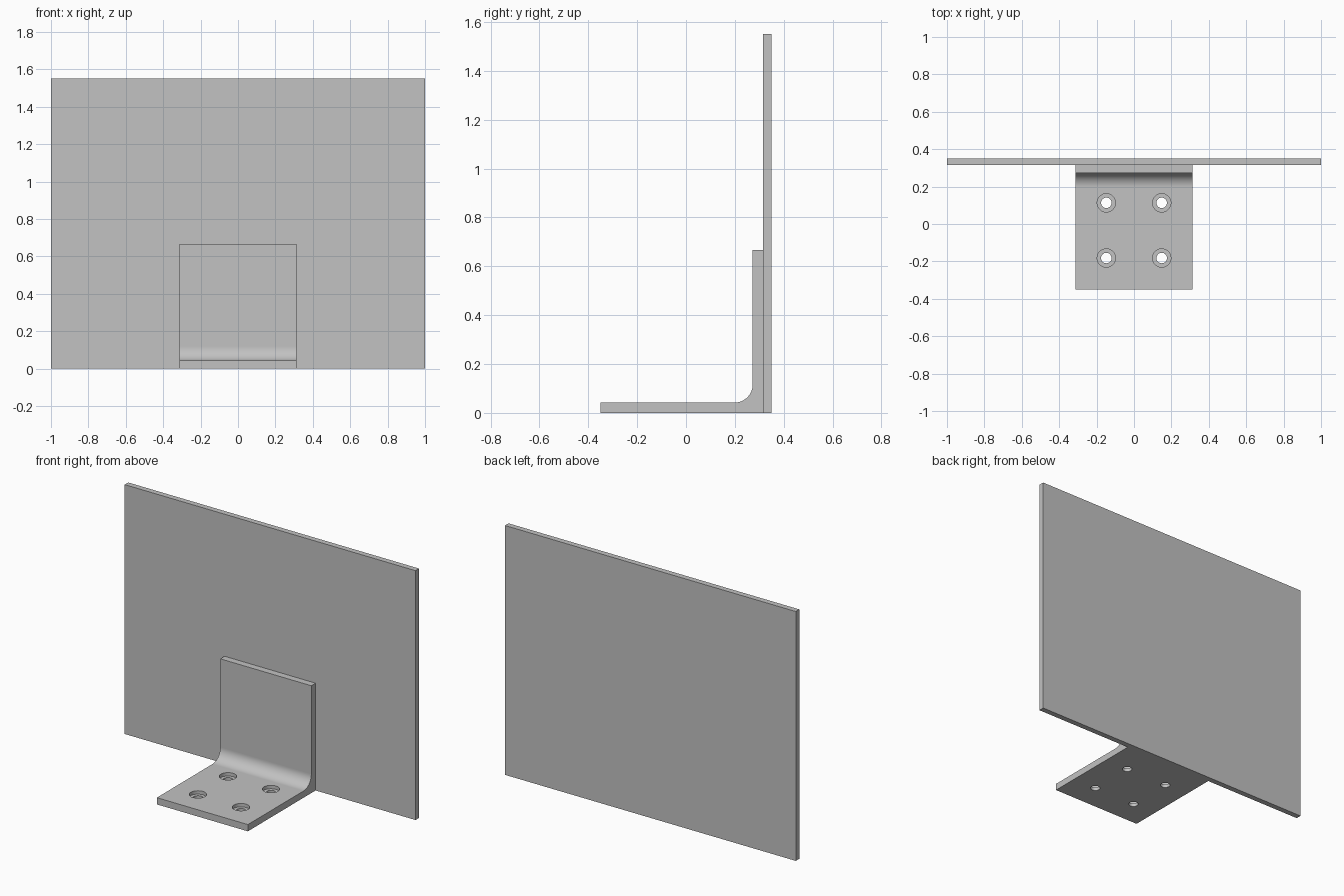
import bpy, bmesh
from math import pi, sin, cos
from mathutils import Matrix

if "Cube" in bpy.data.objects:
    bpy.data.objects.remove(bpy.data.objects["Cube"], do_unlink=True)

# Overall sizes
WIDTH, HEIGHT, BACK, PANEL_T = 2.0, 1.55, 0.35, 0.035
B_HALF, B_TOP, B_T, FILLET = 0.313, 0.667, 0.042, 0.075
JOINT = BACK - PANEL_T            # plane where bracket meets panel
HOLE_R, BORE_R, BORE_Z = 0.028, 0.049, 0.021

grey = bpy.data.materials.new("plain_grey")
grey.use_nodes = True
colour = (0.54, 0.54, 0.54, 1)
grey.diffuse_color = colour
grey.node_tree.nodes["Principled BSDF"].inputs["Base Color"].default_value = colour


def make_object(name, bm):
    bmesh.ops.recalc_face_normals(bm, faces=bm.faces)
    mesh = bpy.data.meshes.new(name)
    bm.to_mesh(mesh)
    bm.free()
    mesh.materials.append(grey)
    obj = bpy.data.objects.new(name, mesh)
    bpy.context.collection.objects.link(obj)
    return obj


def activate(obj):
    bpy.ops.object.select_all(action="DESELECT")
    obj.select_set(True)
    bpy.context.view_layer.objects.active = obj


# Upright panel
bm = bmesh.new()
bmesh.ops.create_cube(bm, size=1)
bmesh.ops.scale(bm, vec=(WIDTH, PANEL_T, HEIGHT), verts=bm.verts)
bmesh.ops.translate(bm, vec=(0, BACK - PANEL_T / 2, HEIGHT / 2), verts=bm.verts)
make_object("upright_panel", bm)

# Angle bracket: L profile with a rounded inner corner, extruded along x
face_y = JOINT - B_T
cy, cz = face_y - FILLET, B_T + FILLET
steps = 24
arc = [(cy + FILLET * sin(a), cz - FILLET * cos(a))
       for a in (pi / 2 * i / steps for i in range(steps + 1))]
profile = [(-BACK, 0), (-BACK, B_T)] + arc + [(face_y, B_TOP), (JOINT, B_TOP), (JOINT, 0)]
bm = bmesh.new()
side = bm.faces.new([bm.verts.new((-B_HALF, y, z)) for y, z in profile])
ext = bmesh.ops.extrude_face_region(bm, geom=[side])
moved = [v for v in ext["geom"] if isinstance(v, bmesh.types.BMVert)]
bmesh.ops.translate(bm, vec=(2 * B_HALF, 0, 0), verts=moved)
bracket = make_object("angle_bracket", bm)

# Counterbored screw holes: stepped round cutters
bm = bmesh.new()
levels = [(HOLE_R, -0.05), (HOLE_R, BORE_Z), (BORE_R, BORE_Z), (BORE_R, 0.1)]
sides = 48
for x in (-0.148, 0.148):
    for y in (-0.182, 0.113):
        rings = [[bm.verts.new((x + r * cos(2 * pi * i / sides),
                                y + r * sin(2 * pi * i / sides), z))
                  for i in range(sides)] for r, z in levels]
        for low, high in zip(rings, rings[1:]):
            for i in range(sides):
                j = (i + 1) % sides
                bm.faces.new((low[i], low[j], high[j], high[i]))
        bm.faces.new(rings[0][::-1])
        bm.faces.new(rings[-1])
cutter = make_object("hole_cutter", bm)
cutter.hide_render = True

activate(bracket)
cut = bracket.modifiers.new("screw_holes", "BOOLEAN")
cut.operation = "DIFFERENCE"
cut.solver = "EXACT"
cut.object = cutter
bpy.ops.object.modifier_apply(modifier=cut.name)
bpy.data.objects.remove(cutter, do_unlink=True)

# Smooth the bend and hole walls, keep the large faces flat
bpy.ops.object.shade_smooth_by_angle(angle=pi / 6)
for poly in bracket.data.polygons:
    if poly.area > 0.01:
        poly.use_smooth = False
